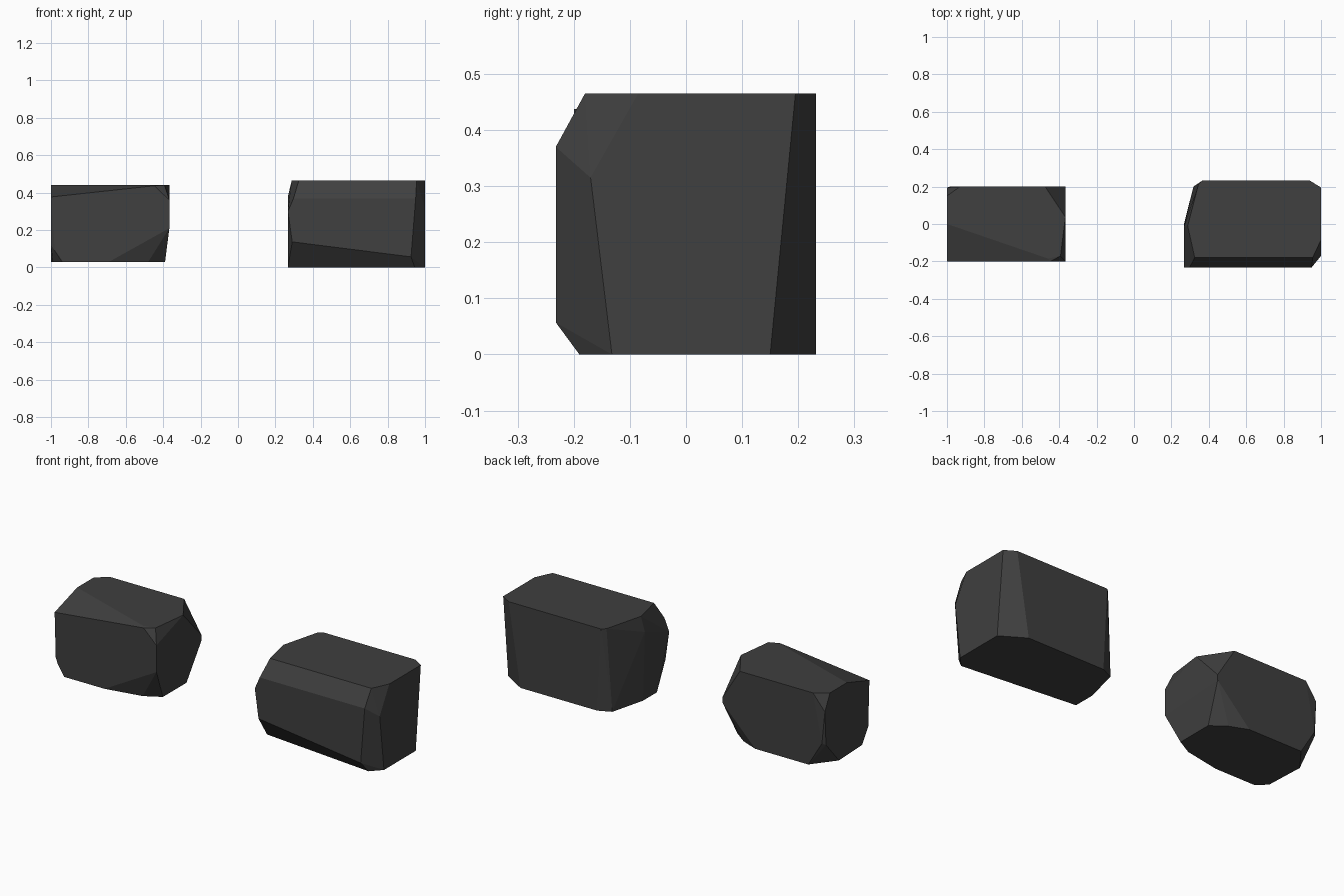
import bpy, bmesh
from math import radians

if "Cube" in bpy.data.objects:
    bpy.data.objects.remove(bpy.data.objects["Cube"])

mat = bpy.data.materials.new("dark_stone")
mat.diffuse_color = (0.05, 0.05, 0.05, 1)
mat.use_nodes = True
mat.node_tree.nodes["Principled BSDF"].inputs["Base Color"].default_value = mat.diffuse_color


def stone(name, top_z, top, bottom_z, bottom, corners):
    """Chipped block: hull of a top outline, a bottom outline and chip corners."""
    pts = [(x, y, top_z) for x, y in top]
    pts += [(x, y, bottom_z) for x, y in bottom] + corners
    bm = bmesh.new()
    for p in pts:
        bm.verts.new(p)
    res = bmesh.ops.convex_hull(bm, input=bm.verts[:])
    loose = [v for v in bm.verts if not v.link_faces]
    bmesh.ops.delete(bm, geom=loose, context='VERTS')
    # merge nearly coplanar triangles into flat facets
    bmesh.ops.dissolve_limit(bm, angle_limit=radians(3),
                             verts=bm.verts[:], edges=bm.edges[:])
    bmesh.ops.recalc_face_normals(bm, faces=bm.faces[:])
    mesh = bpy.data.meshes.new(name)
    bm.to_mesh(mesh)
    bm.free()
    mesh.materials.append(mat)
    ob = bpy.data.objects.new(name, mesh)
    bpy.context.collection.objects.link(ob)
    return ob


# larger stone on the right
stone("large_stone", 0.465,
      [(1, -.085), (1, .195), (.94, .232), (.366, .232), (.345, .213),
       (.287, -.01), (.325, -.18), (.955, -.18)],
      0,
      [(1, -.132), (1, .15), (.867, .232), (.39, .232), (.318, .2),
       (.267, 0), (.267, -.123), (.945, -.19)],
      [(1, -.17, .315), (.95, -.232, .37), (.925, -.232, .057),
       (.297, -.232, .37), (.267, -.232, .30), (.29, -.232, .137),
       (.267, -.016, .38)])

# smaller stone on the left
stone("small_stone", 0.44,
      [(-1, 0), (-1, .15), (-.93, .2), (-.475, .2), (-.367, .037),
       (-.393, -.171), (-.46, -.185)],
      0.03,
      [(-.99, -.15), (-1, .07), (-.9, .2), (-.57, .2), (-.47, .16),
       (-.39, .1), (-.39, -.11), (-.48, -.16), (-.69, -.2), (-.94, -.2)],
      [(-1, -.2, .377), (-.447, -.2, .437), (-.367, -.2, .36),
       (-.367, -.2, .21), (-.367, .2, .265), (-.367, .2, .235),
       (-1, .195, .35), (-1, .185, .16), (-.985, .2, .17),
       (-1, -.19, .12), (-.98, -.2, .09)])
